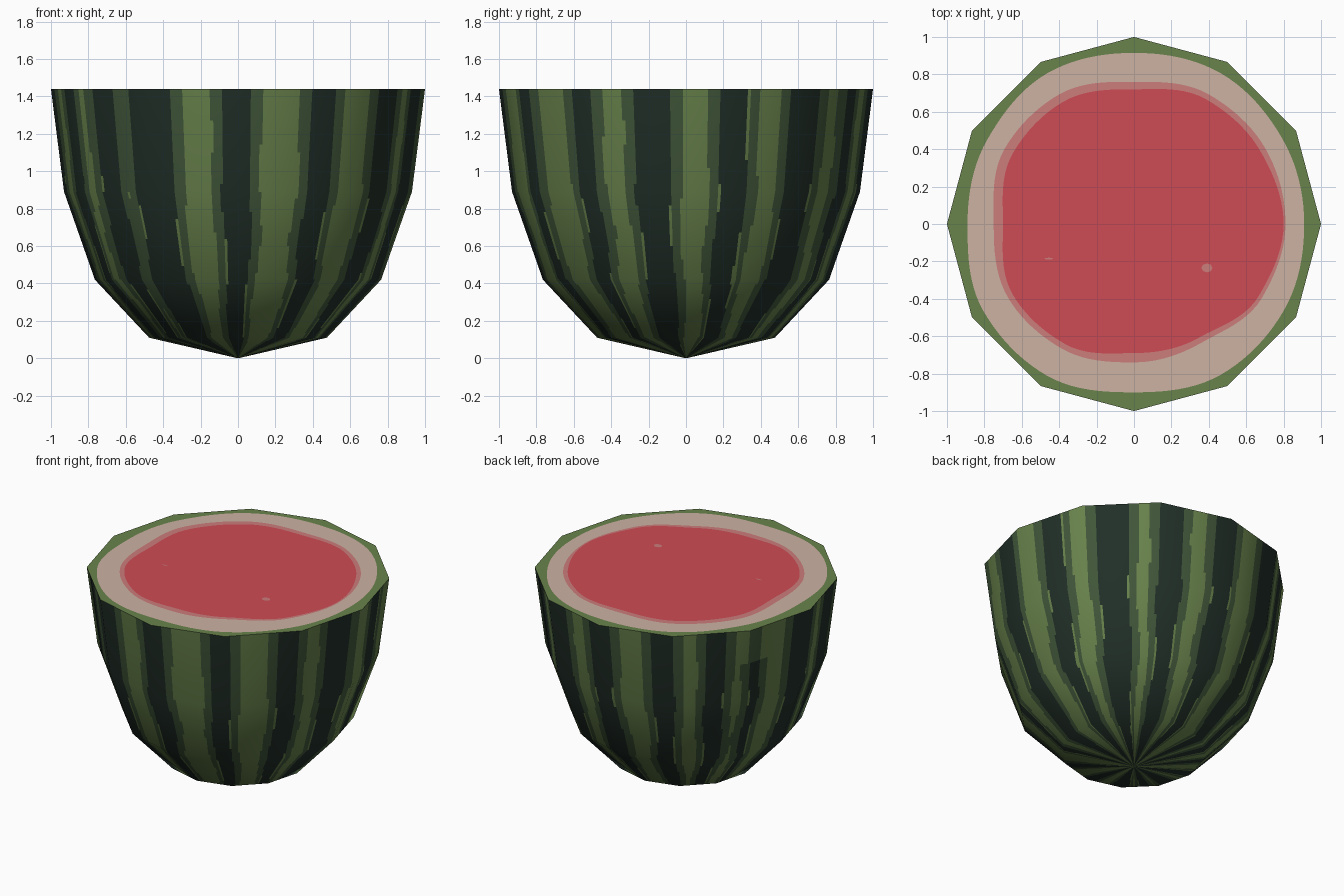
import bpy, bmesh, math
from mathutils import Vector

if "Cube" in bpy.data.objects:
    bpy.data.objects.remove(bpy.data.objects["Cube"])

def material(name, hex_code):
    srgb = [int(hex_code[i:i + 2], 16) / 255 for i in (0, 2, 4)]
    m = bpy.data.materials.new(name)
    m.diffuse_color = [((c + 0.055) / 1.055) ** 2.4 for c in srgb] + [1]
    m.use_nodes = True
    m.node_tree.nodes["Principled BSDF"].inputs["Base Color"].default_value = m.diffuse_color
    return m

LIGHT = material("light green rind", "69834c")
MID = material("mid green edge", "41573a")
DARK = material("dark green stripe", "212f28")
RIND = material("pale inner rind", "cdb2a3")
PINK = material("pink flesh", "cc7d7b")
RED = material("red flesh", "ce4b55")

def finish(name, bm, mats):
    mesh = bpy.data.meshes.new(name)
    bm.to_mesh(mesh)
    bm.free()
    for m in mats:
        mesh.materials.append(m)
    ob = bpy.data.objects.new(name, mesh)
    bpy.context.collection.objects.link(ob)
    return ob

# twelve-sided bowl profile (radius, height)
PROFILE = [(0, 0), (0.475, 0.11), (0.765, 0.42), (0.93, 0.89), (1.0, 1.44)]
STEPS = [6, 12, 13, 13]
TOP = 1.44

def side(deg):
    """Radius factor of a twelve-sided polygon with a corner at 0 degrees."""
    return math.cos(math.radians(15)) / math.cos(math.radians(deg % 30 - 15))

# dark stripes: start angle, end angle, highest z
STRIPES = [(11, 20.5, 2), (35, 48, 2), (60, 70, 2), (84, 94, 2), (111, 120, 2),
           (133, 141, 2), (151, 156, 1.2), (172, 184, 2), (196, 207, 2),
           (217, 226, 2), (233, 248, 2), (265, 274, 2), (294, 302, 2),
           (321, 329, 2), (343, 355, 2)]

def stripe_index(deg, z):
    for i, (a, b, high) in enumerate(STRIPES):
        low = 1 - z / TOP
        a2 = a + low * 1.6 * math.sin(9 * z + 2 * i)
        b2 = b + low * 1.6 * math.sin(8 * z + 3 * i + 1)
        if z > high:
            if a2 - 1 < deg < b2:
                return 1
        elif a2 <= deg <= b2:
            return 2
        elif a2 - 3.7 <= deg <= b2 + 3.7 and not any(
                s <= deg <= e for s, e, h in STRIPES if h > z):
            return 1
    return 0

# profile tilt at each ring, for smooth shading over the facets
slopes = [math.atan2(q[1] - p[1], q[0] - p[0]) for p, q in zip(PROFILE, PROFILE[1:])]
tilts = [0] + [(s + t) / 2 for s, t in zip(slopes, slopes[1:])] + [slopes[-1]]

levels = []
for k, n in enumerate(STEPS):
    for j in range(n):
        t = j / n
        mix = lambda u, v: u + (v - u) * t
        levels.append((mix(PROFILE[k][0], PROFILE[k + 1][0]),
                       mix(PROFILE[k][1], PROFILE[k + 1][1]),
                       mix(tilts[k], tilts[k + 1])))
levels.append((*PROFILE[-1], tilts[-1]))

# striped shell
bm = bmesh.new()
normals = [Vector((0, 0, -1))]
pole = bm.verts.new((0, 0, 0))
rows = []
for r, z, tilt in levels[1:]:
    row = []
    for d in range(360):
        c, s = math.cos(math.radians(d)), math.sin(math.radians(d))
        row.append(bm.verts.new((r * side(d) * c, r * side(d) * s, z)))
        normals.append(Vector((math.sin(tilt) * c, math.sin(tilt) * s, -math.cos(tilt))))
    rows.append(row)
for d in range(360):
    e = (d + 1) % 360
    f = bm.faces.new((pole, rows[0][e], rows[0][d]))
    f.material_index = stripe_index(d + 0.5, 0.01)
    for i in range(len(rows) - 1):
        f = bm.faces.new((rows[i][d], rows[i][e], rows[i + 1][e], rows[i + 1][d]))
        f.material_index = stripe_index(d + 0.5, (levels[i + 1][1] + levels[i + 2][1]) / 2)
for f in bm.faces:
    f.smooth = True
shell = finish("striped_shell", bm, [LIGHT, MID, DARK])
shell.data.normals_split_custom_set_from_vertices(normals)

# cut face: radii of the colour borders every 30 degrees
RIND_R = [.91, .915, .93, .915, .93, .905, .89, .93, .935, .90, .93, .925]
PINK_R = [.81, .81, .80, .76, .80, .80, .75, .78, .77, .74, .73, .79]
RED_R = [.80, .78, .77, .72, .755, .75, .70, .75, .74, .69, .70, .77]

def border(radii, deg):
    k, t = int(deg // 30), deg % 30 / 30
    t = t * t * (3 - 2 * t)
    return radii[k % 12] * (1 - t) + radii[(k + 1) % 12] * t

bm = bmesh.new()
rings = []
for radius in (side, lambda d: border(RIND_R, d),
               lambda d: border(PINK_R, d), lambda d: border(RED_R, d)):
    rings.append([bm.verts.new((radius(d) * math.cos(math.radians(d)),
                                radius(d) * math.sin(math.radians(d)), TOP))
                  for d in range(0, 360, 3)])
for k in range(3):
    for i in range(120):
        j = (i + 1) % 120
        f = bm.faces.new((rings[k][i], rings[k][j], rings[k + 1][j], rings[k + 1][i]))
        f.material_index = k
middle = bm.verts.new((0, 0, TOP))
for i in range(120):
    bm.faces.new((middle, rings[3][i], rings[3][(i + 1) % 120])).material_index = 3
finish("cut_face", bm, [LIGHT, RIND, PINK, RED])

# small pale flecks in the flesh
bm = bmesh.new()
for x, y, w, h in ((0.39, -0.235, 0.03, 0.024), (-0.455, -0.185, 0.024, 0.005)):
    bm.faces.new([bm.verts.new((x + w * math.cos(a * math.pi / 4),
                                y + h * math.sin(a * math.pi / 4), TOP + 0.002))
                  for a in range(8)])
finish("flesh_flecks", bm, [PINK])
